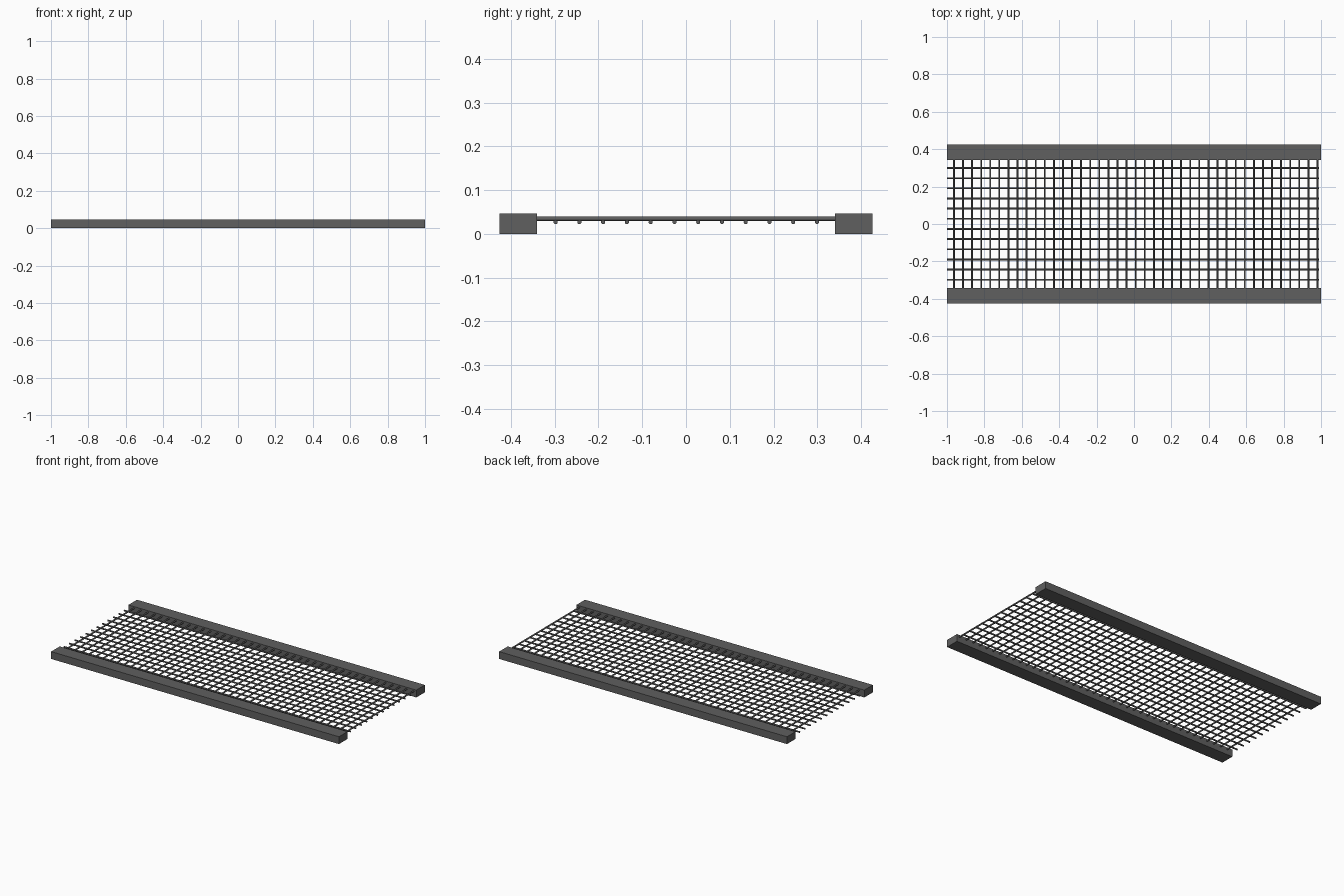
import bpy
import math

if "Cube" in bpy.data.objects:
    bpy.data.objects.remove(bpy.data.objects["Cube"], do_unlink=True)

# Single dark steel material
steel = bpy.data.materials.new("dark_grey_steel")
steel.use_nodes = True
color = (0.115, 0.115, 0.115, 1)
steel.diffuse_color = color
steel.node_tree.nodes["Principled BSDF"].inputs["Base Color"].default_value = color

RAIL_IN, RAIL_OUT, RAIL_H = 0.341, 0.426, 0.046
WIRE_R = 0.0048


def rail(name, side):
    y = side * (RAIL_IN + RAIL_OUT) / 2
    bpy.ops.mesh.primitive_cube_add(size=1, location=(0, y, RAIL_H / 2))
    ob = bpy.context.object
    ob.name = name
    ob.scale = (2, RAIL_OUT - RAIL_IN, RAIL_H)
    bpy.ops.object.transform_apply(location=False, rotation=False, scale=True)
    ob.data.materials.append(steel)


def wire_row(name, length, location, rotation, count, step):
    """One round wire, repeated along its row with an array."""
    bpy.ops.mesh.primitive_cylinder_add(vertices=12, radius=WIRE_R, depth=length,
                                        location=location, rotation=rotation)
    ob = bpy.context.object
    ob.name = name
    bpy.ops.object.transform_apply(location=False, rotation=True, scale=True)
    ob.data.materials.append(steel)
    bpy.ops.object.shade_smooth_by_angle(angle=math.radians(40))
    arr = ob.modifiers.new("repeat", "ARRAY")
    arr.count = count
    arr.use_relative_offset = False
    arr.use_constant_offset = True
    arr.constant_offset_displace = step
    # Keep the array ahead of any shading modifier
    ob.modifiers.move(len(ob.modifiers) - 1, 0)


# Side rails
rail("front_rail", -1)
rail("back_rail", 1)

# Lower wires run lengthwise, upper wires cross between the rails
wire_row("long_wires", 1.99, (-0.005, -0.298, 0.027), (0, math.pi / 2, 0),
         12, (0, 0.0543, 0))
wire_row("cross_wires", 2 * RAIL_IN + 0.01, (-0.963, 0, 0.0345), (math.pi / 2, 0, 0),
         41, (0.0486, 0, 0))
